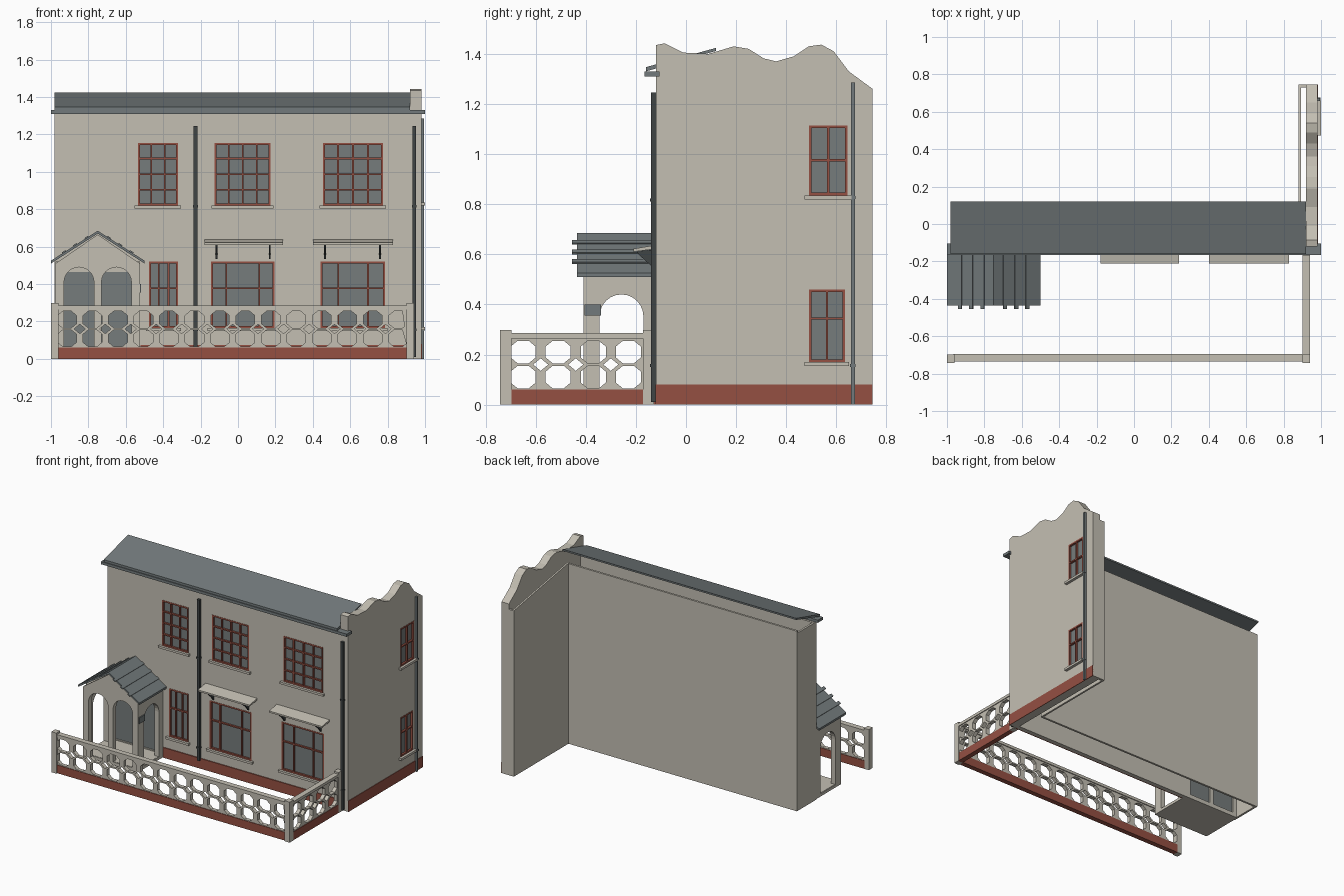
import bpy, bmesh
from math import pi, cos, sin, atan2, hypot
from mathutils import Matrix

cube = bpy.data.objects.get("Cube")
if cube:
    bpy.data.objects.remove(cube, do_unlink=True)


def material(name, rgb):
    m = bpy.data.materials.new(name)
    m.use_nodes = True
    m.diffuse_color = (*rgb, 1)
    m.node_tree.nodes["Principled BSDF"].inputs["Base Color"].default_value = (*rgb, 1)
    return m


RENDER = material("cream render", (0.55, 0.52, 0.45))
BRICK = material("brick red", (0.30, 0.08, 0.055))
SLATE = material("slate grey", (0.17, 0.195, 0.20))
GLASS = material("window glass", (0.18, 0.20, 0.20))
IRON = material("dark iron", (0.05, 0.058, 0.06))

# Panel frames: outline (u, v) stands upright, thickness runs along y or x
FRONT = Matrix(((1, 0, 0, 0), (0, 0, -1, 0), (0, 1, 0, 0), (0, 0, 0, 1)))
SIDE = Matrix(((0, 0, 1, 0), (1, 0, 0, 0), (0, 1, 0, 0), (0, 0, 0, 1)))


def finish(name, mesh, mat):
    mesh.materials.clear()
    mesh.materials.append(mat)
    ob = bpy.data.objects.new(name, mesh)
    bpy.context.collection.objects.link(ob)
    return ob


def box(name, x, y, z, mat, turn=None):
    """Box from x, y, z ranges, optionally turned about its centre."""
    bm = bmesh.new()
    bmesh.ops.create_cube(bm, size=1)
    mid = [(a + b) / 2 for a, b in (x, y, z)]
    scale = Matrix.Diagonal([b - a for a, b in (x, y, z)] + [1])
    bm.transform(Matrix.Translation(mid) @ (turn or Matrix()) @ scale)
    mesh = bpy.data.meshes.new(name)
    bm.to_mesh(mesh)
    bm.free()
    return finish(name, mesh, mat)


def panel(name, loops, plane, lo, hi, mat):
    """Flat sheet: the first loop is the outline, the others are holes."""
    cu = bpy.data.curves.new(name + "_outline", 'CURVE')
    cu.dimensions = '2D'
    cu.fill_mode = 'BOTH'
    cu.extrude = (hi - lo) / 2
    for loop in loops:
        sp = cu.splines.new('POLY')
        sp.points.add(len(loop) - 1)
        for p, (u, v) in zip(sp.points, loop):
            p.co = (u, v, 0, 1)
        sp.use_cyclic_u = True
    tmp = bpy.data.objects.new(name + "_tmp", cu)
    bpy.context.collection.objects.link(tmp)
    dg = bpy.context.evaluated_depsgraph_get()
    mesh = bpy.data.meshes.new_from_object(tmp.evaluated_get(dg))
    bpy.data.objects.remove(tmp, do_unlink=True)
    bm = bmesh.new()
    bm.from_mesh(mesh)
    bmesh.ops.remove_doubles(bm, verts=bm.verts, dist=1e-5)
    axis = (0, 1, 0) if plane is FRONT else (1, 0, 0)
    mid = (lo + hi) / 2
    bm.transform(Matrix.Translation([a * mid for a in axis]) @ plane)
    bmesh.ops.recalc_face_normals(bm, faces=bm.faces)
    for f in bm.faces:
        f.smooth = False
    bm.to_mesh(mesh)
    bm.free()
    mesh.name = name
    return finish(name, mesh, mat)


def rect(u0, u1, v0, v1):
    return [(u0, v0), (u1, v0), (u1, v1), (u0, v1)]


def arch(u0, u1, v0, top):
    r, c = (u1 - u0) / 2, (u0 + u1) / 2
    return [(u0, v0), (u1, v0)] + [
        (c + r * cos(pi * i / 12), top - r + r * sin(pi * i / 12)) for i in range(13)]


def window(name, plane, face, inward, size, cols, rows):
    """Glass, barred frame and sill; cols and rows are bar positions as fractions."""
    u0, u1, v0, v1 = size
    us = [u0] + [u0 + (u1 - u0) * c for c in cols] + [u1]
    vs = [v0] + [v0 + (v1 - v0) * r for r in rows] + [v1]

    def gaps(s):
        edge, bar = 0.011, 0.0045
        last = len(s) - 2
        return [(s[i] + (bar if i else edge), s[i + 1] - (bar if i < last else edge))
                for i in range(last + 1)]
    holes = [rect(*gu, *gv) for gu in gaps(us) for gv in gaps(vs)]

    def depth(a, b):
        return sorted((face + inward * a, face + inward * b))
    panel(name + "_frame", [rect(*size)] + holes, plane, *depth(-0.002, 0.014), BRICK)
    panel(name + "_glass", [rect(*size)], plane, *depth(0.012, 0.018), GLASS)
    panel(name + "_sill", [rect(u0 - 0.018, u1 + 0.015, v0 - 0.016, v0)], plane,
          *depth(-0.02, 0.01), RENDER)


# Windows: opening, column bars, row bars
quarters, thirds = (0.25, 0.5, 0.75), (0.33, 0.67)
front_windows = {
    "upper_right_window": ((-0.535, -0.32, 0.82, 1.155), thirds, quarters),
    "upper_middle_window": ((-0.125, 0.175, 0.82, 1.155), quarters, quarters),
    "upper_left_window": ((0.455, 0.775, 0.82, 1.155), quarters, quarters),
    "hall_window": ((-0.475, -0.32, 0.165, 0.52), thirds, (0.6,)),
    "lower_middle_window": ((-0.145, 0.195, 0.165, 0.52), (0.24, 0.76), (0.6,)),
    "lower_left_window": ((0.44, 0.785, 0.165, 0.52), (0.28, 0.74), (0.6,)),
}
side_windows = {
    "side_lower_window": ((0.49, 0.635, 0.17, 0.46), (0.5,), (0.6,)),
    "side_upper_window": ((0.49, 0.645, 0.835, 1.115), (0.5,), (0.5,)),
}
for n, (size, cols, rows) in front_windows.items():
    window(n, FRONT, -0.12, 1, size, cols, rows)
for n, (size, cols, rows) in side_windows.items():
    window(n, SIDE, 0.98, -1, size, cols, rows)

# Hollow front block
doors = [(-0.935, -0.765), (-0.735, -0.565)]
panel("front_wall", [rect(-0.98, 0.92, 0, 1.31)]
      + [rect(*w[0]) for w in front_windows.values()]
      + [rect(*d, 0.03, 0.465) for d in doors], FRONT, -0.12, -0.09, RENDER)
for d in doors:
    box("door", d, (-0.112, -0.1), (0.03, 0.465), GLASS)
box("back_wall", (-0.98, 0.89), (0.095, 0.11), (0, 1.325), RENDER)
box("right_end_wall", (-0.98, -0.965), (-0.119, 0.109), (0, 1.309), RENDER)
box("front_plinth", (-0.52, 0.92), (-0.127, -0.119), (0, 0.075), BRICK)

# Side wall with wavy parapet, and its inner skin
wave = [(0.745, 1.26), (0.65, 1.33), (0.59, 1.41), (0.54, 1.437), (0.49, 1.43),
        (0.43, 1.39), (0.36, 1.37), (0.31, 1.382), (0.25, 1.42), (0.19, 1.43),
        (0.09, 1.40), (-0.01, 1.405), (-0.085, 1.442), (-0.12, 1.435)]
panel("side_wall", [[(-0.12, 0), (0.745, 0)] + wave]
      + [rect(*w[0]) for w in side_windows.values()], SIDE, 0.92, 0.98, RENDER)
panel("inner_skin", [[(0.1, 0), (0.745, 0), (0.745, 1.22), (0.1, 1.33)]],
      SIDE, 0.88, 0.893, RENDER)
box("inner_skin_end", (0.881, 0.921), (0.73, 0.745), (0, 1.22), RENDER)
box("side_plinth", (0.979, 0.984), (-0.122, 0.745), (0, 0.08), BRICK)

# Main roof, gutter and drainpipes
panel("main_roof", [[(-0.16, 1.33), (0.12, 1.412), (0.12, 1.424), (-0.16, 1.347)]],
      SIDE, -0.98, 0.92, SLATE)
box("gutter", (-1, 1), (-0.165, -0.105), (1.31, 1.33), SLATE)
for x, z0 in ((-0.227, 0.06), (0.942, 0.01)):
    box("front_drainpipe", (x - 0.01, x + 0.01), (-0.14, -0.12), (z0, 1.245), IRON)
    for z in (0.15, 0.81):
        box("pipe_clip", (x - 0.013, x + 0.013), (-0.143, -0.12), (z, z + 0.012), IRON)
box("side_drainpipe", (0.98, 0.995), (0.658, 0.674), (0, 1.285), SLATE)
for z in (0.15, 0.82):
    box("side_pipe_clip", (0.98, 0.998), (0.655, 0.677), (z, z + 0.012), SLATE)

# Window canopies with brackets
for x0, x1, brackets in ((-0.18, 0.24, (-0.115, 0.17)), (0.40, 0.83, (0.465, 0.76))):
    panel("canopy", [[(-0.21, 0.61), (-0.12, 0.622), (-0.12, 0.637), (-0.21, 0.622)]],
          SIDE, x0, x1, RENDER)
    for x in brackets:
        panel("canopy_bracket", [[(-0.13, 0.535), (-0.12, 0.535), (-0.12, 0.62),
              (-0.195, 0.612), (-0.19, 0.6), (-0.14, 0.555)]],
              SIDE, x - 0.005, x + 0.005, IRON)

# Porch walls with arches
gable = [(-0.975, 0), (-0.525, 0), (-0.525, 0.51), (-0.75, 0.665), (-0.975, 0.51)]
panel("porch_front", [gable, arch(-0.93, -0.77, 0.02, 0.49), arch(-0.73, -0.57, 0.02, 0.49)],
      FRONT, -0.41, -0.375, RENDER)
for x in (-0.975, -0.56):
    panel("porch_side", [rect(-0.376, -0.12, 0, 0.52), arch(-0.345, -0.17, 0.02, 0.44)],
          SIDE, x, x + 0.035, RENDER)
box("porch_floor", (-0.97, -0.53), (-0.405, -0.12), (0, 0.022), RENDER)
box("porch_plaque", (-0.526, -0.518), (-0.405, -0.34), (0.355, 0.40), SLATE)

# Porch roof: two slopes with raised battens
for s in (-1, 1):
    slope = [(-0.75, 0.67), (-0.75, 0.685), (-0.75 + s * 0.25, 0.525), (-0.75 + s * 0.25, 0.51)]
    panel("porch_roof_slope", [slope], FRONT, -0.435, -0.12, SLATE)
    for t in (0.24, 0.48, 0.72):
        turn = Matrix.Rotation(s * atan2(0.16, 0.25), 4, 'Y')
        x, z = -0.75 + s * 0.25 * t, 0.685 - 0.16 * t
        box("roof_batten", (x - 0.011, x + 0.011), (-0.455, -0.12), (z - 0.003, z + 0.006),
            SLATE, turn)


# Garden fence: pierced panel on a brick base
def octagon(c, v):
    a, b, f = 0.05, 0.045, 0.022
    return [(c + p, v + q) for p, q in ((a, -f), (a, f), (f, b), (-f, b),
                                        (-a, f), (-a, -f), (-f, -b), (f, -b))]


def fence(name, plane, start, end, first, step, count, lo, hi):
    mids = [first + step * i for i in range(count)]
    holes = [octagon(c, v) for c in mids for v in (0.11, 0.21)]
    for c in mids[:-1]:
        d = c + step / 2
        holes.append([(d - 0.03, 0.16), (d, 0.135), (d + 0.03, 0.16), (d, 0.185)])
    panel(name + "_screen", [rect(start, end, 0.06, 0.27)] + holes, plane,
          lo + 0.006, hi - 0.006, RENDER)
    panel(name + "_base", [rect(start, end, 0, 0.06)], plane, lo + 0.002, hi - 0.002, BRICK)
    panel(name + "_coping", [rect(start, end, 0.265, 0.285)], plane, lo, hi, RENDER)


fence("front_fence", FRONT, -0.965, 0.905, -0.914, 0.1362, 14, -0.735, -0.695)
fence("side_fence", SIDE, -0.705, -0.17, -0.65, 0.14, 4, 0.90, 0.94)
for x, y in ((-1, -0.742), (0.90, -0.742), (0.90, -0.172)):
    box("fence_post", (x, x + 0.04), (y, y + 0.045), (0, 0.298), RENDER)
